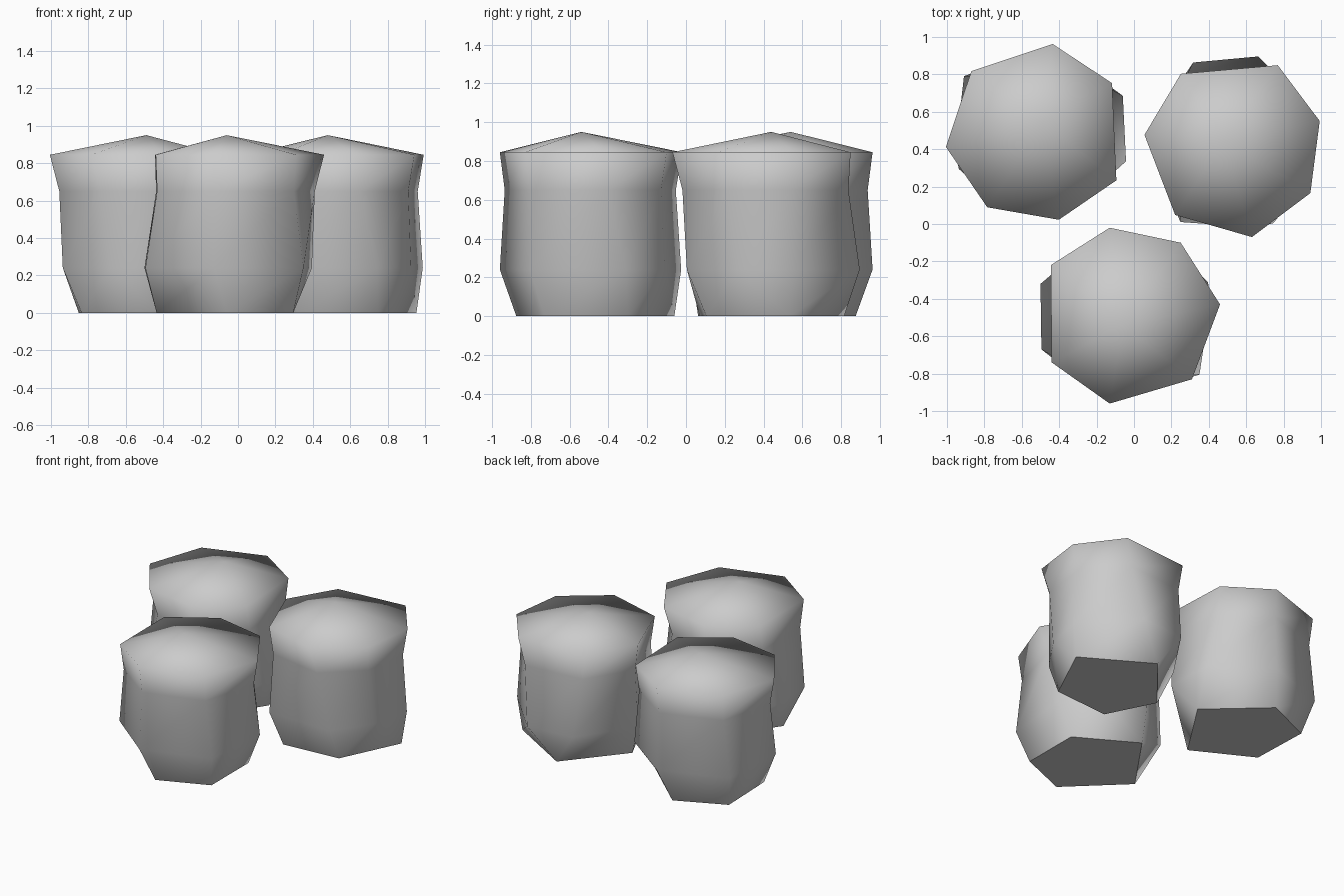
import bpy, bmesh
from math import radians
from mathutils import Vector, Matrix

cube = bpy.data.objects.get("Cube")
if cube:
    bpy.data.objects.remove(cube, do_unlink=True)

grey = bpy.data.materials.new("stone grey")
grey.use_nodes = True
COLOUR = (0.6, 0.6, 0.6, 1)
grey.diffuse_color = COLOUR
grey.node_tree.nodes["Principled BSDF"].inputs["Base Color"].default_value = COLOUR

# Irregular outlines of one stone, listed clockwise from the back
RIM = [(-.07, .52), (.31, .44), (.52, .11), (.37, -.29), (-.07, -.42), (-.38, -.20), (-.385, .32)]
BELLY = [(-.07, .515), (.21, .43), (.455, .23), (.41, -.265), (-.07, -.42), (-.435, -.13), (-.44, .22)]
FOOT = [(-.06, .48), (.355, .24), (.355, -.19), (0, -.335), (-.375, .03)]
FOOT_LINK = [0, 0, 1, 2, 3, 4, 4]      # foot corner below each belly corner


def stone_mesh():
    bm = bmesh.new()

    def ring(points, z):
        return [bm.verts.new((x, y, z)) for x, y in points]

    waist_points = [(Vector(r) * .7 + Vector(b) * .3) * .94 for r, b in zip(RIM, BELLY)]
    rim, waist, belly = ring(RIM, .845), ring(waist_points, .65), ring(BELLY, .24)
    foot = ring(FOOT, 0)
    peak = bm.verts.new((0, 0, .95))
    below = [foot[i] for i in FOOT_LINK]

    # Shallow domed top and walls
    n = len(RIM)
    for i in range(n):
        j = (i + 1) % n
        bm.faces.new((peak, rim[i], rim[j]))
        for upper, lower in ((rim, waist), (waist, belly), (belly, below)):
            corners = [upper[i], lower[i], lower[j], upper[j]]
            bm.faces.new(list(dict.fromkeys(corners)))
    for face in bm.faces:
        face.smooth = True

    # Flat underside with a crisp edge
    base = bm.faces.new(foot)
    for edge in base.edges:
        edge.smooth = False
    bmesh.ops.recalc_face_normals(bm, faces=bm.faces)
    mesh = bpy.data.meshes.new("stone")
    bm.to_mesh(mesh)
    bm.free()
    mesh.materials.append(grey)
    return mesh


# Three turned copies of the same stone
mesh = stone_mesh()
for name, x, y, turn in (("front_stone", -.06, -.54, 0),
                         ("back_right_stone", -.49, .54, -178),
                         ("back_left_stone", .48, .44, -85.5)):
    stone = bpy.data.objects.new(name, mesh)
    stone.matrix_world = Matrix.Translation((x, y, 0)) @ Matrix.Rotation(radians(turn), 4, 'Z')
    bpy.context.collection.objects.link(stone)
